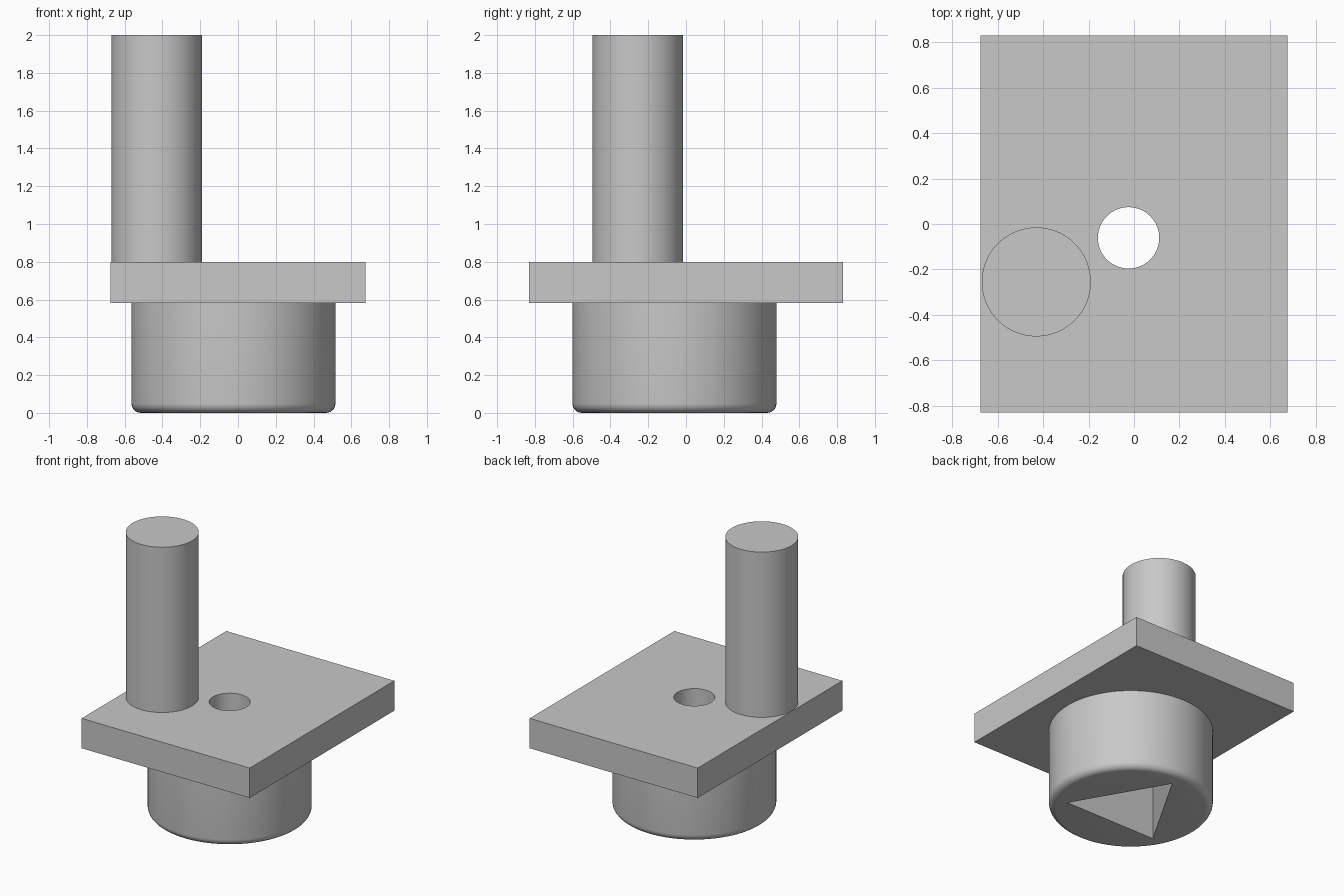
import bpy
import bmesh
from math import radians, pi
from mathutils import Matrix, Vector

cube = bpy.data.objects.get("Cube")
if cube:
    bpy.data.objects.remove(cube, do_unlink=True)

# Single grey finish
grey = bpy.data.materials.new("plain_grey")
grey.use_nodes = True
colour = (0.58, 0.58, 0.58, 1)
grey.diffuse_color = colour
grey.node_tree.nodes["Principled BSDF"].inputs["Base Color"].default_value = colour

AXIS = (-0.024, -0.061)      # shared centre of boss, socket and hole
PLATE_BOTTOM, PLATE_TOP = 0.583, 0.80


def finish(name, bm):
    mesh = bpy.data.meshes.new(name)
    bm.to_mesh(mesh)
    bm.free()
    mesh.materials.append(grey)
    obj = bpy.data.objects.new(name, mesh)
    bpy.context.collection.objects.link(obj)
    return obj


def prism(name, centre, radius, bottom, top, sides=96, turn=0.0, fillet=0.0):
    """Upright prism or cylinder, optionally rounded on its bottom rim."""
    bm = bmesh.new()
    place = Matrix.Translation((*centre, (bottom + top) / 2)) @ Matrix.Rotation(turn, 4, "Z")
    bmesh.ops.create_cone(bm, cap_ends=True, segments=sides, radius1=radius,
                          radius2=radius, depth=top - bottom, matrix=place)
    if fillet:
        rim = [e for e in bm.edges if all(v.co.z < bottom + 0.001 for v in e.verts)]
        bmesh.ops.bevel(bm, geom=rim, offset=fillet, segments=6, profile=0.5,
                        affect="EDGES")
    return finish(name, bm)


def select_only(obj):
    bpy.ops.object.select_all(action="DESELECT")
    obj.select_set(True)
    bpy.context.view_layer.objects.active = obj


def cut(obj, cutter):
    cutter.hide_render = True
    mod = obj.modifiers.new("cut", "BOOLEAN")
    mod.operation = "DIFFERENCE"
    mod.solver = "EXACT"
    mod.object = cutter
    select_only(obj)
    bpy.ops.object.modifier_apply(modifier=mod.name)
    bpy.data.objects.remove(cutter, do_unlink=True)


# Plate with a round through hole
bm = bmesh.new()
bmesh.ops.create_cube(bm, size=1)
bmesh.ops.scale(bm, vec=Vector((1.35, 1.66, PLATE_TOP - PLATE_BOTTOM)), verts=bm.verts)
bmesh.ops.translate(bm, vec=Vector((0, 0, (PLATE_TOP + PLATE_BOTTOM) / 2)), verts=bm.verts)
plate = finish("plate", bm)
cut(plate, prism("hole_cutter", AXIS, 0.135, 0.4, 1.0))

# Round boss underneath with a triangular socket
boss = prism("boss", AXIS, 0.54, 0, PLATE_BOTTOM, fillet=0.05)
cut(boss, prism("socket_cutter", AXIS, 0.423, -0.2, 0.8, sides=3,
                turn=0))
# Upright post near the edge of the plate
post = prism("post", (-0.43, -0.255), 0.24, PLATE_TOP, 2.0)

for part in (plate, boss, post):
    select_only(part)
    bpy.ops.object.shade_smooth_by_angle(angle=radians(30))
